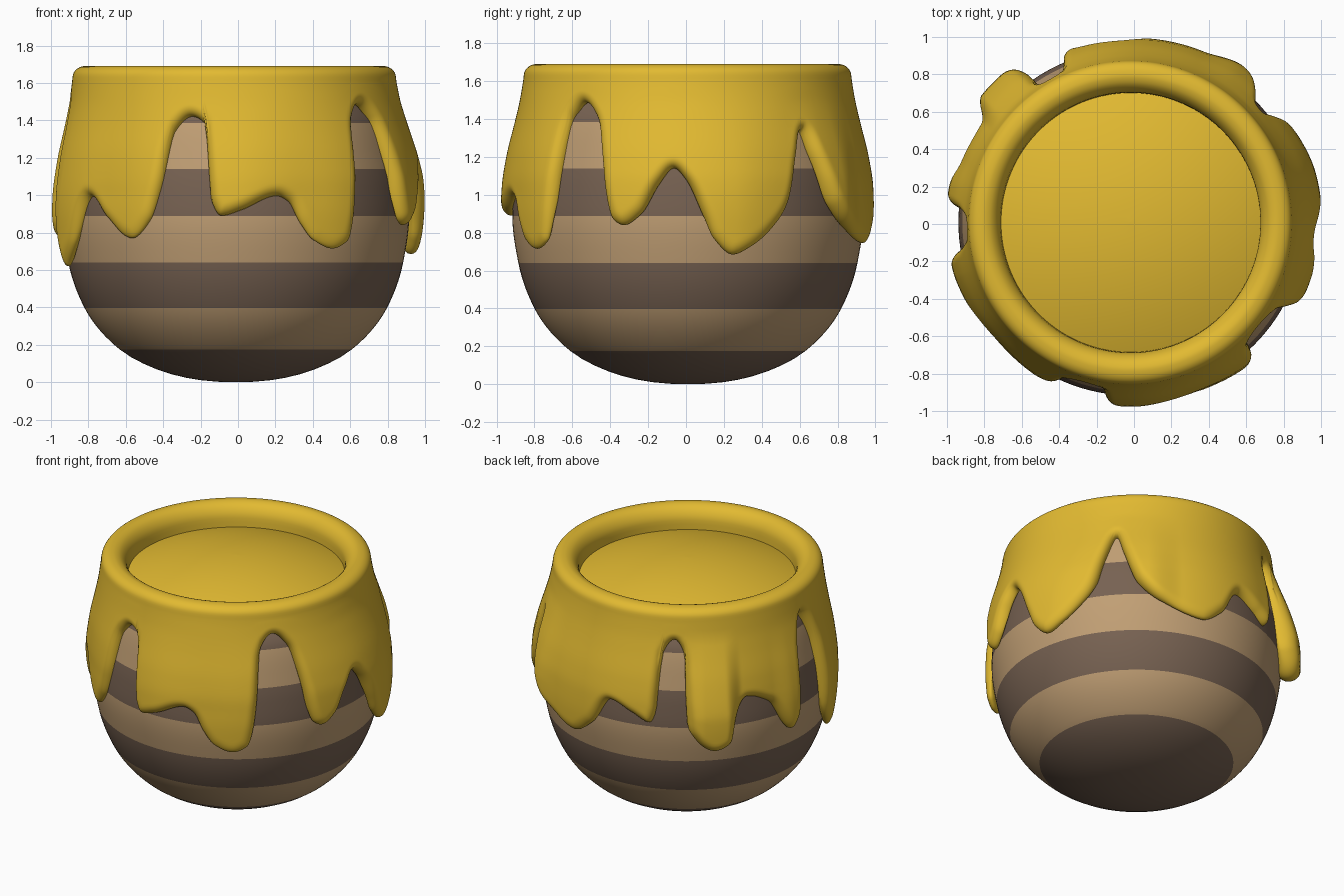
import bpy, math

if "Cube" in bpy.data.objects:
    bpy.data.objects.remove(bpy.data.objects["Cube"])

COLS = 540


def make_material(name, rgb):
    m = bpy.data.materials.new(name)
    m.diffuse_color = (*rgb, 1)
    m.use_nodes = True
    m.node_tree.nodes["Principled BSDF"].inputs["Base Color"].default_value = m.diffuse_color
    return m


honey = make_material("honey yellow", (0.76, 0.49, 0.031))
tan = make_material("light brown", (0.53, 0.345, 0.175))
brown = make_material("dark brown", (0.185, 0.122, 0.084))


def smooth_curve(points):
    """Monotone cubic through (x, y) points: no overshoot between keys."""
    n = len(points)
    sec = [(points[i + 1][1] - points[i][1]) / (points[i + 1][0] - points[i][0]) for i in range(n - 1)]
    m = [sec[0]] + [2 * a * b / (a + b) if a * b > 0 else 0 for a, b in zip(sec, sec[1:])] + [sec[-1]]

    def f(x):
        i = 0
        while i < n - 2 and x > points[i + 1][0]:
            i += 1
        (x0, y0), (x1, y1) = points[i], points[i + 1]
        h = x1 - x0
        t = min(max((x - x0) / h, 0), 1)
        return (y0 * (1 + 2 * t) * (1 - t) ** 2 + h * m[i] * t * (1 - t) ** 2
                + y1 * t * t * (3 - 2 * t) + h * m[i + 1] * t * t * (t - 1))
    return f


def clamp(v):
    return min(max(v, 0), 1)


def build(name, rings, mats, rule=None):
    """Bridge equal-length rings (ordered bottom to top) into a smooth surface."""
    n = len(rings[0])
    verts = [v for r in rings for v in r]
    faces = [(i * n + j, i * n + (j + 1) % n, (i + 1) * n + (j + 1) % n, (i + 1) * n + j)
             for i in range(len(rings) - 1) for j in range(n)]
    me = bpy.data.meshes.new(name)
    me.from_pydata(verts, [], faces)
    for m in mats:
        me.materials.append(m)
    for p in me.polygons:
        p.use_smooth = True
        if rule:
            p.material_index = rule(p.center.z)
    ob = bpy.data.objects.new(name, me)
    bpy.context.collection.objects.link(ob)
    return ob


def ring(r, z, n, cx=-0.02, cy=0.01):
    return [(cx + r * math.sin(2 * math.pi * j / n), cy - r * math.cos(2 * math.pi * j / n), z)
            for j in range(n)]


# Striped pot body: radius is smooth in sqrt(height), rings fall on the stripe edges
body_r = smooth_curve([(math.sqrt(z), r) for z, r in
                       [(0, 0.001), (0.01, 0.18), (0.08, 0.45), (0.175, 0.62), (0.4, 0.81), (0.64, 0.895),
                        (0.89, 0.927), (1.05, 0.918), (1.2, 0.895), (1.4, 0.85), (1.55, 0.76)]])
edges = [0, 0.175, 0.397, 0.64, 0.888, 1.14, 1.385, 1.55]
heights = [0]
for a, b in zip(edges, edges[1:]):
    u, v = math.sqrt(a), math.sqrt(b)
    heights += [(u + (v - u) * k / 8) ** 2 for k in range(1, 9)]
build("pot_body", [ring(body_r(math.sqrt(z)), z, 128, -0.012) for z in heights], [brown, tan],
      lambda z: sum(z > e for e in edges[1:]) % 2)

# Lower edge of the honey: (degrees from the front towards the right, height)
drip = smooth_curve([
    (-73, 0.62), (-66, 0.74), (-56, 0.99), (-48, 0.88), (-37, 0.77), (-30, 0.87), (-26.5, 1.02),
    (-22, 1.34), (-16, 1.42), (-11, 1.38), (-9, 0.98), (-5.5, 0.89), (1, 0.92),
    (13, 0.995), (17, 0.965), (21, 0.85), (25.5, 0.76), (32.5, 0.715), (38.5, 0.76), (41, 0.9),
    (45, 1.4), (50.5, 1.485), (57, 1.4), (60.5, 1.2), (63, 0.98), (65.5, 0.87), (69, 0.84),
    (75, 0.9), (80.5, 1.05), (85.5, 1.14), (89.5, 1.08), (95.3, 0.88), (98.3, 0.77),
    (104.4, 0.685), (110.7, 0.73), (120, 0.86), (124.5, 0.97), (128.5, 1.2), (132, 1.34),
    (135.5, 1.2), (141.5, 0.95), (150, 0.83), (167, 0.745), (176, 0.84), (184.5, 1.03),
    (194, 0.97), (201, 0.92), (203.5, 1.0), (204.8, 1.38), (209.5, 1.47), (214, 1.38),
    (216, 0.9), (226, 0.75), (232.5, 0.8), (235, 0.95), (239.5, 1.07), (249, 1.01), (259.5, 0.775),
    (264, 0.86), (266.5, 1.3), (272, 1.5), (277.5, 1.3), (281, 0.8), (287, 0.62)])
TOP, ROWS, HALF, ROUND = 1.6, 28, 0.035, 0.065
coat_r = smooth_curve([(0.6, 0.975), (0.75, 0.982), (0.9, 0.987), (1.05, 0.98), (1.2, 0.957),
                       (1.4, 0.908), (1.5, 0.885), (1.6, 0.868)])
# Thicker and thinner places around the coat: (degrees, extra radius low down)
bulge = smooth_curve([(-73, 0.015), (-60, 0), (-46, -0.02), (-33, -0.015), (0, 0), (22, -0.02), (36, -0.01),
                      (70, 0.005), (90, 0.02), (105, 0.02), (125, 0), (138, 0.035), (145, 0.035), (158, 0),
                      (195, 0), (216, 0.05), (222, 0.075), (230, 0.075), (237, 0), (250, 0), (259, 0.02),
                      (287, 0.015)])
angles = [math.radians(-73 + 360 * j / COLS) for j in range(COLS)]
low = [drip(math.degrees(a)) for a in angles]
swell = [bulge(math.degrees(a)) for a in angles]
STEP = 0.95 * 2 * math.pi / COLS


def edge_distance(j, z):
    """Distance on the unrolled coat from column j, height z to the drip edge."""
    best = ROUND
    for k in range(-8, 8):
        x0, z0 = k * STEP, low[(j + k) % COLS]
        dz = low[(j + k + 1) % COLS] - z0
        t = clamp((-x0 * STEP + (z - z0) * dz) / (STEP * STEP + dz * dz))
        best = min(best, math.hypot(x0 + t * STEP, z0 + t * dz - z))
    return best


def coat_point(j, r, z):
    cx = -0.02 + 0.02 * clamp((TOP - z) / 0.5)
    return (cx + r * math.sin(angles[j]), 0.008 - r * math.cos(angles[j]), z)


# Honey coat: inner skin, rounded drip edge, outer skin, then the rolled rim.
# High edges meet the pot; low drip tips hang free of it.
outer, inner = [], []
for k in range(ROWS + 1):
    o_row, i_row = [], []
    for j in range(COLS):
        z = low[j] + (TOP - low[j]) * (k / ROWS) ** 1.7
        q = 1 - edge_distance(j, z) / ROUND
        f = math.sqrt(max(0, 1 - q * q))
        b = clamp((z - 0.75) / 0.25)
        extra = swell[j] * clamp((1.5 - z) / 0.5)
        mid = coat_r(z) - HALF * (1 + b) + extra * 0.5
        o_row.append(coat_point(j, mid + f * (HALF * (1 + b) + extra * 0.5), z))
        i_row.append(coat_point(j, mid - f * (HALF * (1 - b) + extra * 0.5), z))
    outer.append(o_row)
    inner.append(i_row)
rim = smooth_curve([(0, 0.868), (1, 0.862), (2, 0.845), (3, 0.815), (4, 0.785), (5, 0.75), (6, 0.715), (7, 0.697), (8, 0.692)])
rim_z = smooth_curve([(0, 1.6), (1, 1.645), (2, 1.672), (3, 1.688), (4, 1.692), (5, 1.682), (6, 1.648), (7, 1.6), (8, 1.51)])
rim_rows = [[coat_point(j, rim(k / 3), rim_z(k / 3)) for j in range(COLS)] for k in range(1, 25)]
build("honey_coat", inner[:0:-1] + outer + rim_rows, [honey])

# Domed honey surface inside the rim
build("honey_surface", [ring(0.70 * math.cos(a) + 0.0005, 1.535 + 0.13 * (1 - math.cos(a) ** 2), 96)
                        for a in [k * math.pi / 32 for k in range(17)]], [honey])
